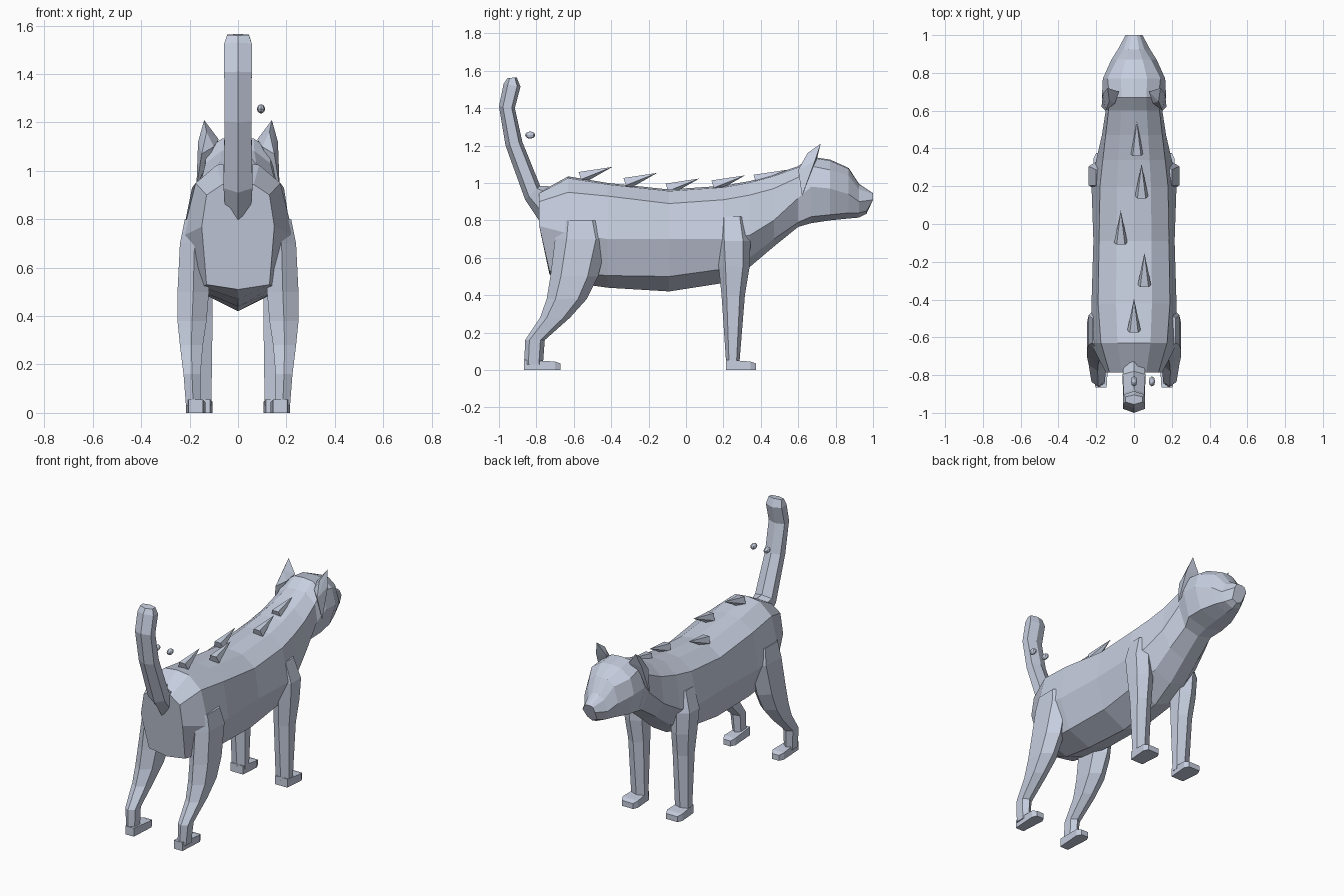
import bpy
import bmesh
from math import radians
from mathutils import Matrix, Vector

default = bpy.data.objects.get("Cube")
if default:
    bpy.data.objects.remove(default, do_unlink=True)

# One plain blue-grey material for the whole animal
FUR = (0.57, 0.62, 0.74, 1.0)
fur = bpy.data.materials.new("pale_blue_grey")
fur.use_nodes = True
fur.diffuse_color = FUR
for node in fur.node_tree.nodes:
    if node.type == 'BSDF_PRINCIPLED':
        node.inputs["Base Color"].default_value = FUR
        node.inputs["Roughness"].default_value = 0.8


def finish(name, bm, mirror=False):
    """Turn a bmesh into a flat-shaded object, optionally mirrored across x."""
    bmesh.ops.recalc_face_normals(bm, faces=bm.faces[:])
    mesh = bpy.data.meshes.new(name)
    bm.to_mesh(mesh)
    bm.free()
    mesh.materials.append(fur)
    obj = bpy.data.objects.new(name, mesh)
    bpy.context.scene.collection.objects.link(obj)
    if mirror:
        modifier = obj.modifiers.new("Mirror", 'MIRROR')
        modifier.use_axis = (True, False, False)
        modifier.use_mirror_merge = False
    return obj


def loft(name, rings, mirror=False):
    """Skin a list of equally long point rings and cap both ends."""
    bm = bmesh.new()
    loops = [[bm.verts.new(point) for point in ring] for ring in rings]
    count = len(loops[0])
    for lower, upper in zip(loops, loops[1:]):
        for i in range(count):
            j = (i + 1) % count
            bm.faces.new((lower[i], lower[j], upper[j], upper[i]))
    bm.faces.new(loops[0])
    bm.faces.new(loops[-1])
    return finish(name, bm, mirror)


def body_ring(y, top, xb, zb, xc, zc, xd, zd, bottom, lean=0.0):
    """Symmetric torso section; lean slides the underside along y."""
    half = [
        (xb * 0.5, y, top - (top - zb) * 0.12),
        (xb, y, zb),
        (xc, y, zc),
        (xd, y + lean, zd),
    ]
    other = [(-px, py, pz) for px, py, pz in reversed(half)]
    return [(0, y, top)] + half + [(0, y + lean, bottom)] + other


def leg_ring(z, back, front, inner, outer):
    """Six-sided horizontal leg section."""
    depth = (front - back) * 0.22
    middle = (inner + outer) / 2
    return [
        (middle, back, z), (outer, back + depth, z), (outer, front - depth, z),
        (middle, front, z), (inner, front - depth, z), (inner, back + depth, z),
    ]


def tail_ring(back, front, width):
    """Six-sided tail section between a back and a front point (y, z)."""
    ring = []
    for side, blend in ((0, 0), (1, 0.25), (1, 0.8), (0, 1), (-1, 0.8), (-1, 0.25)):
        y, z = Vector(back).lerp(Vector(front), blend)
        ring.append((side * width, y, z))
    return ring


# Torso, neck and head in one skin, from rump to nose
torso_and_head = [
    body_ring(-.785, .95, .13, .90, .15, .77, .13, .53, .51, lean=.055),
    body_ring(-.63, 1.035, .175, .95, .23, .73, .15, .52, .47),
    body_ring(-.42, 1.0, .19, .93, .225, .7, .16, .505, .44),
    body_ring(-.09, .965, .185, .89, .215, .7, .16, .5, .42),
    body_ring(.2, .985, .18, .91, .225, .7, .16, .54, .465),
    body_ring(.34, 1.01, .165, .935, .2, .72, .12, .6, .55),
    body_ring(.47, 1.045, .15, .97, .17, .8, .11, .7, .66),
    body_ring(.6, 1.09, .135, 1.03, .15, .92, .1, .79, .765),
    body_ring(.67, 1.14, .13, 1.09, .17, .98, .13, .82, .785),
    body_ring(.77, 1.125, .14, 1.07, .165, .97, .12, .83, .8),
    body_ring(.87, 1.08, .09, 1.04, .12, .94, .085, .84, .81),
    body_ring(.925, .995, .055, .965, .085, .9, .06, .84, .815),
    body_ring(1.0, .945, .03, .94, .045, .91, .035, .85, .835, lean=-.035),
]
loft("torso_and_head", torso_and_head)

# Hind legs with the hock set back
loft("hind_legs", [
    leg_ring(.8, -.68, -.45, .13, .22),
    leg_ring(.7, -.7, -.42, .12, .24),
    leg_ring(.5, -.725, -.47, .12, .25),
    leg_ring(.38, -.745, -.53, .13, .25),
    leg_ring(.28, -.78, -.62, .145, .24),
    leg_ring(.16, -.86, -.755, .155, .225),
    leg_ring(.03, -.865, -.765, .155, .215),
], mirror=True)

# Straight front legs
loft("front_legs", [
    leg_ring(.82, .17, .32, .12, .2),
    leg_ring(.69, .165, .345, .11, .24),
    leg_ring(.55, .175, .34, .105, .23),
    leg_ring(.4, .19, .315, .105, .215),
    leg_ring(.03, .215, .285, .11, .205),
], mirror=True)


def paws(name, back, front, inner, outer):
    """Low wedge-shaped paws with a bevelled toe."""
    rings = []
    for y, height, inset in ((back, .055, .01), (front - .03, .045, 0), (front, .035, .015)):
        left, right = inner + inset, outer - inset
        rings.append([(left, y, 0), (right, y, 0), (right, y, height), (left, y, height)])
    loft(name, rings, mirror=True)


paws("hind_paws", -.865, -.67, .135, .215)
paws("front_paws", .215, .375, .105, .215)

# Upright tail with a blunt tip
loft("tail", [
    tail_ring((-.76, .76), (-.7, .98), .05),
    tail_ring((-.86, .91), (-.78, .985), .06),
    tail_ring((-.965, 1.2), (-.875, 1.22), .055),
    tail_ring((-1.0, 1.41), (-.915, 1.4), .057),
    tail_ring((-.975, 1.53), (-.885, 1.515), .057),
    tail_ring((-.955, 1.56), (-.905, 1.565), .045),
])

# Pointed ears running down the sides of the head
bm = bmesh.new()
for point in ((.08, .7, 1.13), (.165, .69, 1.12), (.172, .62, .93), (.15, .6, 1.07),
              (.1, .64, 1.1), (.13, .65, 1.16), (.14, .72, 1.21)):
    bm.verts.new(point)
bmesh.ops.convex_hull(bm, input=bm.verts[:])
finish("ears", bm, mirror=True)

# Slanted spikes scattered along the back
for number, (x, y, z) in enumerate([(.015, .37, 1.015), (.04, .145, .985), (-.07, -.1, .968),
                                    (.055, -.325, .998), (0, -.565, 1.03)], start=1):
    bm = bmesh.new()
    tilt = Matrix.Rotation(radians(-72), 4, 'X')
    place = Matrix.Translation((x, y, z)) @ tilt @ Matrix.Translation((0, 0, .09))
    bmesh.ops.create_cone(bm, cap_ends=True, segments=5, radius1=.037,
                          radius2=0, depth=.18, matrix=place)
    finish("back_spike_%d" % number, bm)

# Small beads floating beside the tail
for name, x in (("middle_bead", 0), ("side_bead", .095)):
    bm = bmesh.new()
    shape = Matrix.Translation((x, -.833, 1.256)) @ Matrix.Diagonal((.017, .027, .019, 1))
    bmesh.ops.create_uvsphere(bm, u_segments=8, v_segments=6, radius=1, matrix=shape)
    finish(name, bm)
